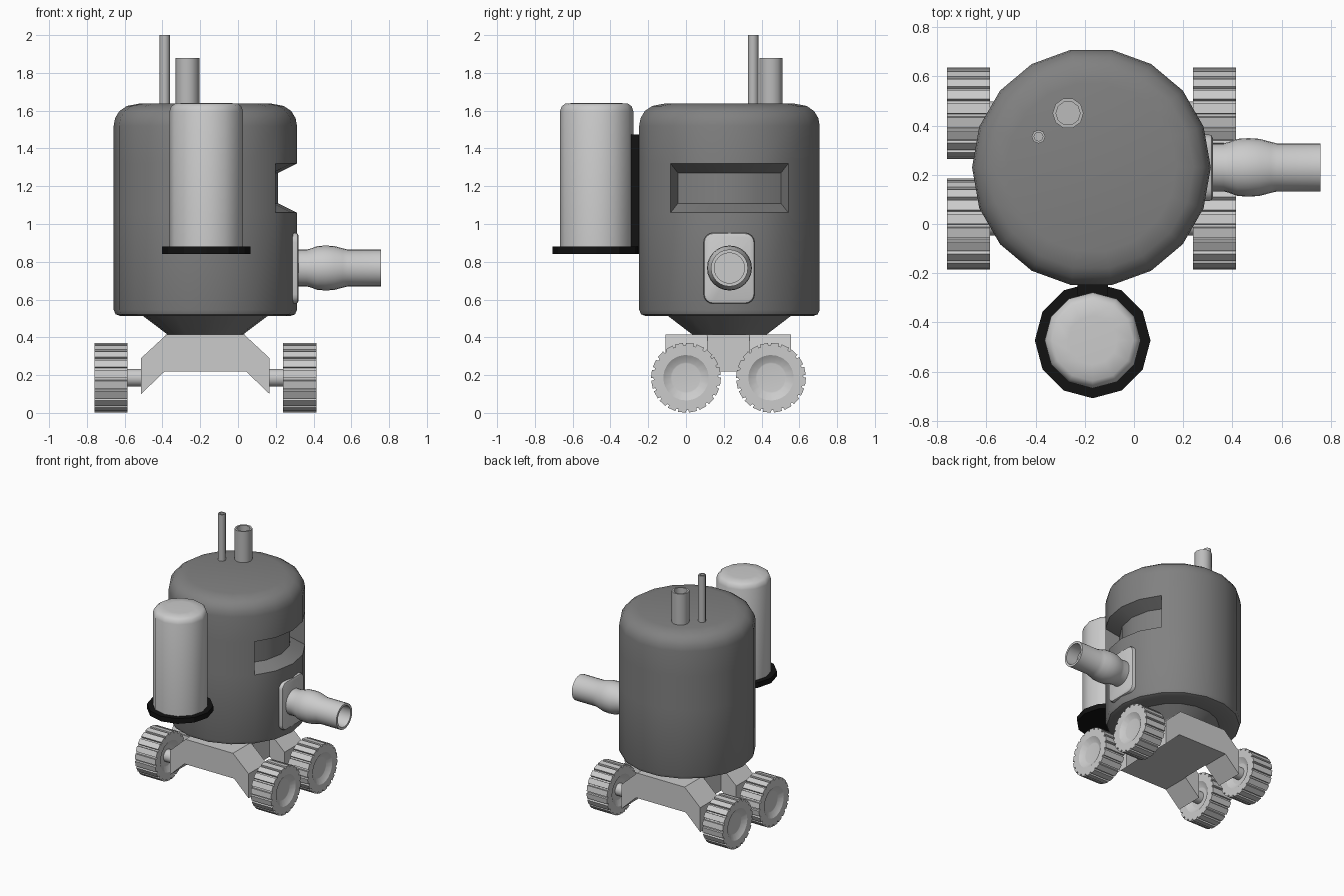
import bpy, bmesh
from math import sin, cos, pi, radians
from mathutils import Vector

if "Cube" in bpy.data.objects:
    bpy.data.objects.remove(bpy.data.objects["Cube"])

CX, CY = -0.173, 0.23


def material(name, v):
    m = bpy.data.materials.new(name)
    m.diffuse_color = (v, v, v, 1)
    m.use_nodes = True
    m.node_tree.nodes["Principled BSDF"].inputs["Base Color"].default_value = m.diffuse_color
    return m


DARK, MID, BLACK = material("dark_grey", 0.22), material("mid_grey", 0.5), material("black", 0.006)


def finish(name, bm, mat=None, smooth=40):
    bmesh.ops.recalc_face_normals(bm, faces=bm.faces)
    me = bpy.data.meshes.new(name)
    bm.to_mesh(me)
    bm.free()
    ob = bpy.data.objects.new(name, me)
    bpy.context.collection.objects.link(ob)
    if mat:
        me.materials.append(mat)
    bpy.ops.object.select_all(action='DESELECT')
    ob.select_set(True)
    bpy.context.view_layer.objects.active = ob
    if smooth:
        bpy.ops.object.shade_smooth_by_angle(angle=radians(smooth))
    return ob


def lathe(profile, centre, angles, axis='Z', groove=None):
    """Spin (radius, height) points; open ends are capped. groove = (limit, depth, test)."""
    bm = bmesh.new()
    rings = []
    for r, h in profile:
        ring = []
        for k, a in enumerate(angles):
            q = r - groove[1] if groove and r > groove[0] and groove[2](k) else r
            p = (q * cos(a), q * sin(a), h)
            if axis == 'X':
                p = (p[2], p[0], p[1])
            ring.append(bm.verts.new(Vector(p) + Vector(centre)))
        rings.append(ring)
    n = len(angles)
    for a, b in zip(rings, rings[1:]):
        for k in range(n):
            j = (k + 1) % n
            bm.faces.new((a[k], a[j], b[j], b[k]))
    bm.faces.new(rings[0])
    bm.faces.new(rings[-1])
    return bm


def turn(n, phase=0):
    return [2 * pi * (k + phase) / n for k in range(n)]


def box(bm, lo, hi):
    lo, hi = Vector(lo), Vector(hi)
    vs = bmesh.ops.create_cube(bm, size=1)['verts']
    for v in vs:
        v.co = (lo + hi) / 2 + Vector(c * s for c, s in zip(v.co, hi - lo))


def prism(bm, pts, y0, y1):
    a = [bm.verts.new((x, y0, z)) for x, z in pts]
    b = [bm.verts.new((x, y1, z)) for x, z in pts]
    bm.faces.new(a)
    bm.faces.new(b)
    for k in range(len(a)):
        j = (k + 1) % len(a)
        bm.faces.new((a[k], a[j], b[j], b[k]))


# Body drum with the viewing slot pushed into four side faces
bm = lathe([(.20, .415), (.33, .513), (.45, .513), (.475, .522), (.485, .545), (.485, 1.06),
            (.485, 1.32), (.485, 1.52), (.478, 1.56), (.455, 1.598), (.415, 1.625),
            (.345, 1.638)], (CX, CY, 0), turn(18))
slot = []
for f in bm.faces:
    c = f.calc_center_median()
    if 1.1 < c.z < 1.3 and c.x > CX + .35:
        slot.append(f)
new = bmesh.ops.extrude_face_region(bm, geom=slot)['geom']
bmesh.ops.delete(bm, geom=[f for f in slot if f.is_valid], context='FACES')
for v in new:
    if isinstance(v, bmesh.types.BMVert):
        v.co.x -= .1
        v.co.y = CY + (v.co.y - CY) * .875
        v.co.z = 1.19 + (v.co.z - 1.19) * .62
finish("body", bm, DARK, 35)

# Chimney pipe and thin rod on the roof
finish("chimney", lathe([(.063, 1.6), (.063, 1.88), (.049, 1.88), (.049, 1.66)],
                        (-.268, .45, 0), turn(10)), MID)
finish("antenna", lathe([(.028, 1.6), (.028, 2.0), (.018, 2.0), (.018, 1.97)],
                        (-.388, .355, 0), turn(8)), MID, 50)

# Front tank on its bracket
finish("tank", lathe([(.195, .87), (.195, 1.595), (.186, 1.622), (.165, 1.638), (.10, 1.641)],
                     (-.168, -.473, 0), turn(12)))
finish("tank_shelf", lathe([(.235, .84), (.235, .88)], (-.168, -.473, 0), turn(12)), BLACK, 0)
bm = bmesh.new()
box(bm, (-.23, -.29, .84), (-.106, -.24, 1.475))
finish("tank_bracket", bm, BLACK, 0)

# Nozzle mounting plate with rounded corners
bm = bmesh.new()
box(bm, (.25, .093, .578), (.32, .363, .953))
bmesh.ops.bevel(bm, geom=[e for e in bm.edges if abs(e.verts[0].co.x - e.verts[1].co.x) > .01],
                offset=.05, segments=4, profile=.5, affect='EDGES')
bmesh.ops.bevel(bm, geom=[e for e in bm.edges if all(v.co.x > .319 for v in e.verts)],
                offset=.014, segments=2, profile=.5, affect='EDGES')
finish("nozzle_plate", bm)

# Nozzle with a bulged collar and hollow mouth
finish("nozzle", lathe([(.098, .30), (.098, .365), (.103, .385), (.116, .42), (.119, .465),
                        (.116, .51), (.104, .555), (.098, .58), (.098, .757), (.080, .757),
                        (.080, .66)], (0, CY, .767), turn(24), 'X'))

# Chassis: centre block plus two cranked cross beams
bm = bmesh.new()
box(bm, (CX - .21, .112, .22), (CX + .21, .336, .415))
half = [(.205, .415), (.34, .29), (.34, .10), (.215, .22)]
outline = [(CX + x, z) for x, z in half] + [(CX - x, z) for x, z in reversed(half)]
for y in (-.108, .336):
    prism(bm, outline, y, y + .221)
finish("chassis", bm, None, 0)

# Wheels with toothed tread and dished hubs, and their axles
TEETH = 20
tread = [2 * pi * (k + f) / TEETH for k in range(TEETH) for f in (0, .04, .24, .28)]
side = [(.075, .062), (.082, .063), (.12, .0875), (.185, .0875)]
wheel = [(r, -h) for r, h in side] + side[::-1]
for sx, sn in ((-1, "left"), (1, "right")):
    for y, yn in ((0, "front"), (.45, "back")):
        finish(f"{yn}_{sn}_wheel", lathe(wheel, (CX + sx * .5, y, .186), tread, 'X',
               (.18, .014, lambda k: k % 4 in (1, 2))), None, 30)
        finish(f"{yn}_{sn}_axle", lathe([(.047, -.075), (.047, .075)],
               (CX + sx * .385, y, .186), turn(16), 'X'))
